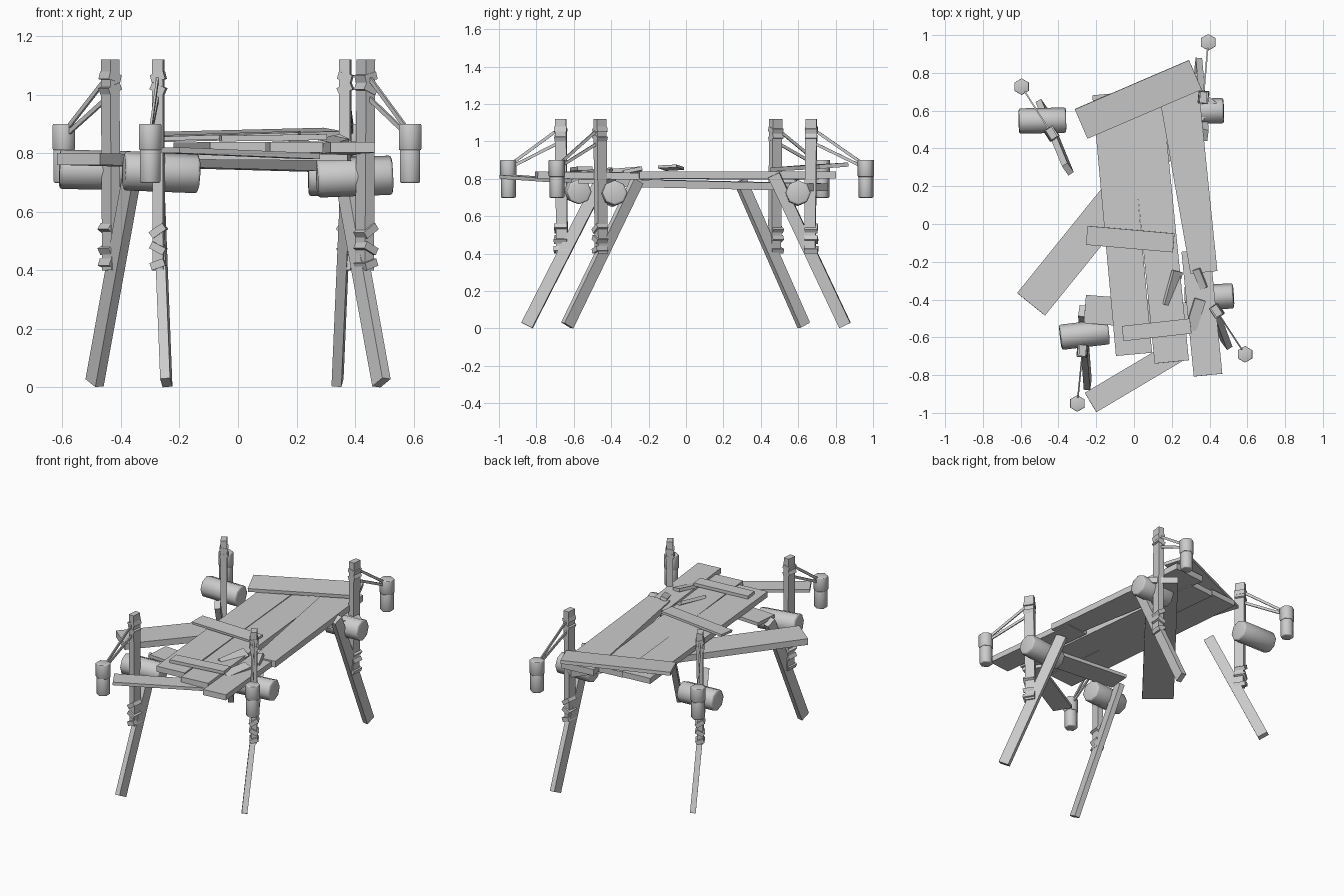
import bpy, math
from mathutils import Vector, Matrix

cube = bpy.data.objects.get("Cube")
if cube:
    bpy.data.objects.remove(cube, do_unlink=True)

wood = bpy.data.materials.new("weathered grey")
wood.use_nodes = True
GREY = (0.6, 0.6, 0.6, 1)
wood.diffuse_color = GREY
wood.node_tree.nodes["Principled BSDF"].inputs["Base Color"].default_value = GREY


def beam(name, a, b, width, thick, side=None, roll=0):
    """Box from a to b; width runs along the side vector, level by default."""
    a, b = Vector(a), Vector(b)
    along = (b - a).normalized()
    side = Vector(side) if side else Vector((0, 0, 1)).cross(along)
    side = (side - along * side.dot(along)).normalized()
    side = Matrix.Rotation(math.radians(roll), 3, along) @ side
    rot = Matrix((along, side, along.cross(side))).transposed().to_4x4()
    bpy.ops.mesh.primitive_cube_add(size=1)
    ob = bpy.context.object
    ob.name = name
    ob.data.transform(Matrix.Diagonal(((b - a).length, width, thick, 1)))
    ob.matrix_world = Matrix.Translation((a + b) / 2) @ rot
    ob.data.materials.append(wood)
    return ob


def drum(name, a, b, radius, sides, bevel):
    """Smooth cylinder from a to b with softened rims."""
    a, b = Vector(a), Vector(b)
    bpy.ops.mesh.primitive_cylinder_add(vertices=sides, radius=radius, depth=(b - a).length)
    ob = bpy.context.object
    ob.name = name
    ob.matrix_world = Matrix.Translation((a + b) / 2) @ (b - a).to_track_quat('Z', 'Y').to_matrix().to_4x4()
    ob.data.materials.append(wood)
    mod = ob.modifiers.new("rim", 'BEVEL')
    mod.width, mod.segments, mod.limit_method = bevel, 2, 'ANGLE'
    mod.angle_limit = math.radians(70)
    bpy.ops.object.shade_smooth()
    return ob


# Deck: long planks, the long board under them, and loose boards on top
planks = [
    ("deck_plank_right", (-0.125, 0.69, 0.818), (0.0, -0.69, 0.82), 0.192, 0.036, 0),
    ("deck_plank_middle", (0.057, 0.7, 0.812), (0.2, -0.73, 0.82), 0.182, 0.036, 0),
    ("front_left_plank", (0.392, -0.8, 0.82), (0.327, -0.14, 0.812), 0.152, 0.036, 0),
    ("diagonal_under_plank", (-0.545, -0.425, 0.78), (0.365, 0.7, 0.755), 0.19, 0.04, 0),
    ("front_under_plank", (-0.26, -0.45, 0.79), (0.38, -0.5, 0.785), 0.15, 0.022, 0),
    ("front_slanted_plank", (-0.23, -0.945, 0.81), (0.25, -0.66, 0.79), 0.12, 0.02, 0),
    ("back_cross_board", (-0.28, 0.53, 0.855), (0.325, 0.79, 0.87), 0.17, 0.022, 4),
    ("middle_cross_board", (-0.25, -0.06, 0.852), (0.21, -0.1, 0.866), 0.1, 0.015, 3),
    ("front_cross_board", (-0.06, -0.58, 0.85), (0.3, -0.54, 0.855), 0.08, 0.02, 0),
    ("broken_board", (0.18, -0.43, 0.825), (0.23, -0.25, 0.84), 0.06, 0.02, 35),
    ("short_board", (0.3, -0.56, 0.83), (0.35, -0.4, 0.845), 0.06, 0.02, 12),
    ("splinter", (0.33, -0.24, 0.85), (0.37, -0.34, 0.83), 0.04, 0.02, 20),
]
for name, a, b, width, thick, roll in planks:
    beam(name, a, b, width, thick, roll=roll)

# Left deck plank narrows toward the front on its inner edge
left_plank = beam("deck_plank_left", (0.225, 0.79, 0.82), (0.332, -0.26, 0.82), 0.22, 0.04)
for v in left_plank.data.vertices:
    if v.co.x > 0 and (left_plank.matrix_world @ v.co).x < 0.332:
        v.co.y *= 0.3

# Four supports: post, leg bottom, leg top, hanging drum, barrel ends
supports = [
    ("front_right", (-0.272, -0.67), (-0.245, -0.85), (-0.275, -0.46, 0.78),
     (-0.3, -0.95), (-0.39, -0.6, 0.74), (-0.135, -0.57, 0.73)),
    ("front_left", (0.437, -0.46), (0.49, -0.635), (0.35, -0.26, 0.79),
     (0.588, -0.69), (0.27, -0.395, 0.715), (0.527, -0.38, 0.725)),
    ("back_right", (-0.437, 0.48), (-0.49, 0.63), (-0.35, 0.29, 0.79),
     (-0.595, 0.727), (-0.61, 0.545, 0.745), (-0.36, 0.55, 0.74)),
    ("back_left", (0.367, 0.67), (0.34, 0.85), (0.375, 0.47, 0.82),
     (0.393, 0.962), (0.24, 0.595, 0.72), (0.475, 0.6, 0.725)),
]
for tag, post, foot, top, hang, barrel_a, barrel_b in supports:
    px, py = post
    out = (Vector(hang) - Vector(post)).normalized().to_3d()
    across = Vector((-out.y, out.x, 0))
    base = Vector((px, py, 0))
    post_low = base - out * 0.008 + Vector((0, 0, 0.4))
    beam(tag + "_post", post_low, (px, py, 1.12), 0.06, 0.037, out)
    beam(tag + "_leg", (foot[0], foot[1], 0.016), top, 0.065, 0.034, out)

    # Snug crooked wraps that tie the leg, post and rope together
    for i, (z, tilt, reach) in enumerate([(1.06, 0.006, 0.066), (1.02, -0.01, 0.064),
                                          (0.535, 0.016, 0.068), (0.475, -0.012, 0.07), (0.42, 0.008, 0.072)]):
        mid = base + Vector((0, 0, z))
        step = across * 0.023 + Vector((0, 0, tilt))
        beam(f"{tag}_wrap_{i}", mid - step, mid + step, reach, 0.026, out)

    # Hanging drum with a wider lid, on two cords one above the other
    drum(tag + "_hanging_drum", (*hang, 0.698), (*hang, 0.83), 0.04, 6, 0.006)
    drum(tag + "_drum_lid", (*hang, 0.81), (*hang, 0.9), 0.044, 6, 0.004)
    for z, end_z in ((1.055, 0.89), (0.985, 0.87)):
        start = base + out * 0.025 + Vector((0, 0, z))
        end = Vector((*hang, end_z)) - out * 0.03
        beam(tag + "_cord", start, end, 0.008, 0.016)

    drum(tag + "_barrel", barrel_a, barrel_b, 0.067, 8, 0.01)
